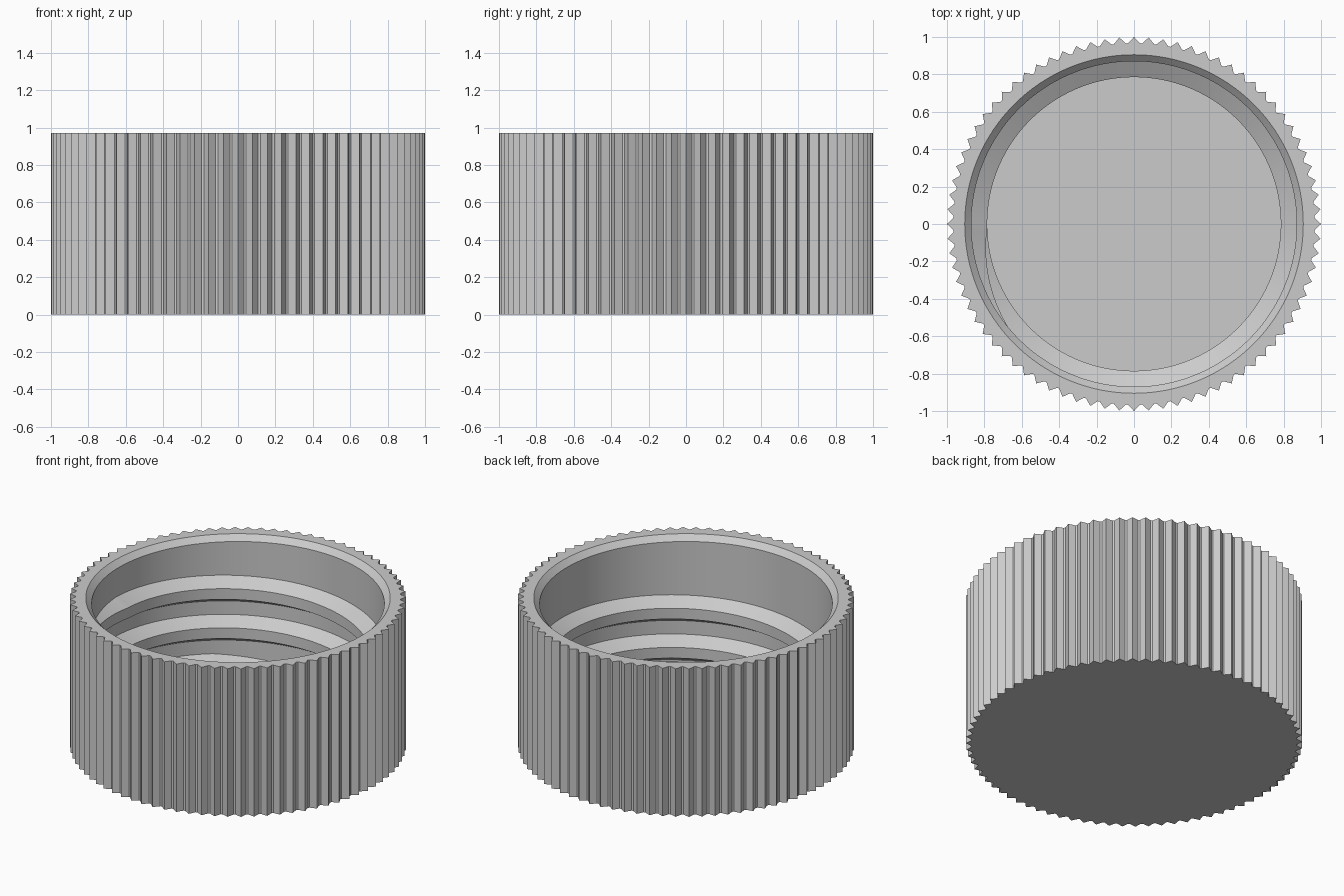
import bpy, bmesh, math

cube = bpy.data.objects.get("Cube")
if cube:
    bpy.data.objects.remove(cube, do_unlink=True)

SEG = 240            # three steps per grip tooth
HEIGHT = 0.97
FLOOR = 0.15
BORE = 0.87
CREST = 0.785
PITCH = 0.257

grey = bpy.data.materials.new("grey plastic")
grey.use_nodes = True
grey.diffuse_color = (0.6, 0.6, 0.6, 1)
grey.node_tree.nodes["Principled BSDF"].inputs["Base Color"].default_value = (0.6, 0.6, 0.6, 1)


def polar(r, step, z):
    a = math.tau * step / SEG
    return (r * math.cos(a), r * math.sin(a), z)


def loft(name, rings):
    """Skin closed rings of points in order and cap both ends."""
    bm = bmesh.new()
    loops = [[bm.verts.new(p) for p in ring] for ring in rings]
    for a, b in zip(loops, loops[1:]):
        n = len(a)
        for i in range(n):
            j = (i + 1) % n
            bm.faces.new((a[i], a[j], b[j], b[i]))
    bm.faces.new(loops[0][::-1])
    bm.faces.new(loops[-1])
    bmesh.ops.recalc_face_normals(bm, faces=bm.faces)
    mesh = bpy.data.meshes.new(name)
    bm.to_mesh(mesh)
    bm.free()
    mesh.materials.append(grey)
    obj = bpy.data.objects.new(name, mesh)
    bpy.context.collection.objects.link(obj)
    bpy.ops.object.select_all(action="DESELECT")
    obj.select_set(True)
    bpy.context.view_layer.objects.active = obj
    bpy.ops.object.shade_smooth_by_angle(angle=math.radians(25))
    return obj


def circle(r, z):
    return [polar(r, k, z) for k in range(SEG)]


def knurl(z):
    """Pointed ribs with a narrow flat valley between them."""
    ring = []
    for tooth in range(0, SEG, 3):
        ring += [polar(1.0, tooth, z), polar(0.967, tooth + 1.27, z),
                 polar(0.967, tooth + 1.73, z)]
    return ring


# Cap: ribbed outside, flat rim, bevelled mouth, plain bore and floor
loft("cap_body", [knurl(0), knurl(HEIGHT), circle(0.905, HEIGHT),
                  circle(BORE, HEIGHT - 0.035), circle(BORE, FLOOR)])

# Inner thread: trapezoid swept along a helix, sinking into the wall at its ends
FIRST, LAST, FADE = -417, 148, 27
ROOT = BORE + 0.01
sections = []
for k in range(FIRST, LAST + 1):
    fade = min(1, (k - FIRST) / FADE, (LAST - k) / FADE)
    crest = ROOT - 0.004 - (ROOT - 0.004 - CREST) * fade
    half = 0.035 + 0.055 * fade
    z = 0.635 + PITCH * (k - 90) / SEG
    sections.append([polar(ROOT, k, z - half), polar(crest, k, z - 0.035),
                     polar(crest, k, z + 0.035), polar(ROOT, k, z + half)])
loft("inner_thread", sections)
